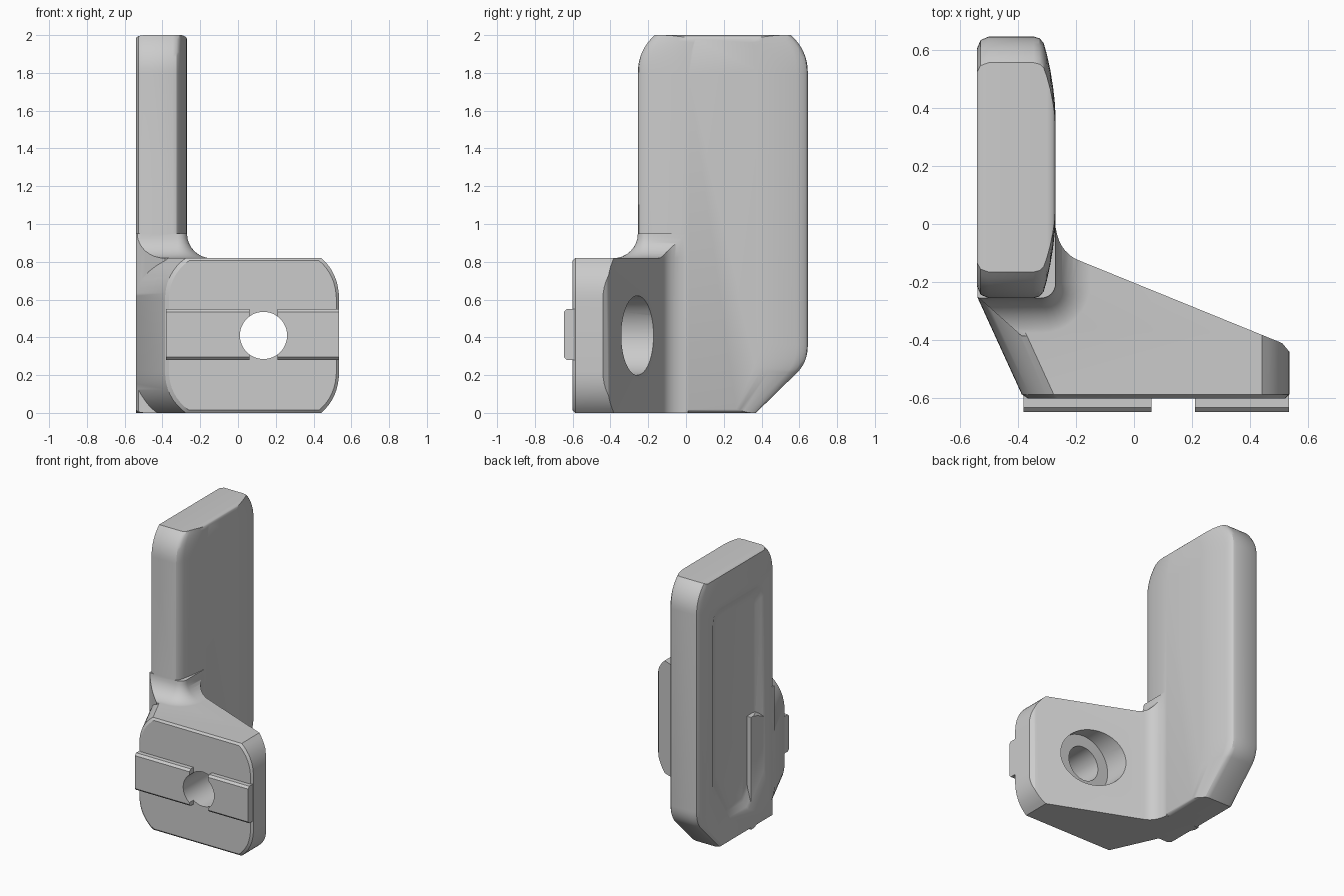
import bpy, bmesh, math

cube = bpy.data.objects.get("Cube")
if cube:
    bpy.data.objects.remove(cube, do_unlink=True)

grey = bpy.data.materials.new("plain grey")
grey.use_nodes = True
colour = (0.6, 0.6, 0.6, 1)
grey.diffuse_color = colour
for node in grey.node_tree.nodes:
    if node.type == 'BSDF_PRINCIPLED':
        node.inputs["Base Color"].default_value = colour


def curve(a, b, c, n=8):
    """Points along a rounded corner from a to c, pulled towards b."""
    return [tuple((1 - t) ** 2 * p + 2 * t * (1 - t) * q + t * t * r
                  for p, q, r in zip(a, b, c)) for t in [i / n for i in range(n + 1)]]


def loft(name, rings):
    """Solid through matching rings of points, capped at both ends."""
    bm = bmesh.new()
    loops = [[bm.verts.new(p) for p in ring] for ring in rings]
    n = len(loops[0])
    for a, b in zip(loops, loops[1:]):
        for i in range(n):
            j = (i + 1) % n
            bm.faces.new((a[i], a[j], b[j], b[i]))
    bm.faces.new(loops[0])
    bm.faces.new(loops[-1])
    bmesh.ops.recalc_face_normals(bm, faces=bm.faces)
    mesh = bpy.data.meshes.new(name)
    bm.to_mesh(mesh)
    bm.free()
    mesh.materials.append(grey)
    obj = bpy.data.objects.new(name, mesh)
    bpy.context.collection.objects.link(obj)
    return obj


def combine(obj, other, operation, keep=False):
    mod = obj.modifiers.new("combine", 'BOOLEAN')
    mod.operation, mod.solver, mod.object = operation, 'EXACT', other
    bpy.context.view_layer.objects.active = obj
    bpy.ops.object.modifier_apply(modifier=mod.name)
    if not keep:
        bpy.data.objects.remove(other, do_unlink=True)


def prism(name, outline, low, high):
    return loft(name, [[(x, y, z) for x, y in outline] for z in (low, high)])


def inset(points, dy, dz):
    """Shrink an outline by given amounts at its extremes."""
    out = list(zip(*points))
    (a0, a1), (b0, b1) = [(min(v), max(v)) for v in out]
    ca, cb, ha, hb = (a0 + a1) / 2, (b0 + b1) / 2, (a1 - a0) / 2, (b1 - b0) / 2
    return [(ca + (a - ca) * (1 - dy / ha), cb + (b - cb) * (1 - dz / hb))
            for a, b in points]


# Upright plate: side outline swept across its thickness with eased edges
side = (curve((-.255, 1.8), (-.255, 1.92), (-.165, 2))
        + curve((.555, 2), (.645, 1.92), (.645, 1.8))
        + curve((.645, .36), (.645, .27), (.59, .215))
        + [(.37, 0), (-.255, 0)])
edge = [(-.54, .04, .015), (-.528, .012, .005), (-.50, 0, 0), (-.345, 0, 0),
        (-.325, .006, 0), (-.311, .022, 0), (-.30, .06, 0), (-.288, .115, .003),
        (-.279, .17, .008), (-.273, .22, .014), (-.27, .27, .02)]
bracket = loft("bracket", [[(x, y, z) for y, z in inset(side, dy, dz)]
                           for x, dy, dz in edge])

# Shallow recess in the outer face of the plate
pocket_outline = (curve((-.13, 1.66), (-.13, 1.76), (-.05, 1.76), 4)
                  + curve((.37, 1.76), (.46, 1.76), (.46, 1.66), 4)
                  + [(.46, .47), (.26, .16), (.05, .16), (-.13, .37)])
pocket_steps = [(-.56, -.03), (-.54, 0), (-.53, .02), (-.512, .06), (-.505, .085)]
pocket = loft("pocket_cutter", [[(x, y, z) for y, z in inset(pocket_outline, d, d)]
                                for x, d in pocket_steps])
combine(bracket, pocket, 'DIFFERENCE')

# Foot: rounded front outline, left side sheared back towards the plate
front = (curve((-.38, .6), (-.38, .74), (-.27, .82))
         + curve((.44, .82), (.535, .74), (.535, .6))
         + curve((.535, .22), (.535, .08), (.44, 0))
         + curve((-.27, 0), (-.38, .08), (-.38, .22)))


def foot_ring(y, d):
    slide = -.457 * (y + .6)
    return [(x + (slide if x < 0 else 0), y, z) for x, z in inset(front, d, d)]


foot = loft("foot", [foot_ring(-.6, .014), foot_ring(-.586, 0), foot_ring(.1, 0)])
back_curve = curve((-.19, -.125), (-.265, -.095), (-.272, .01))
foot_plan = ([(-.539, -.7), (.6, -.7), (.6, -.44), (.535, -.44), (.51, -.41)]
             + back_curve + [(-.32, .02), (-.539, .02)])
combine(foot, prism("foot_plan_cutter", foot_plan, -.1, 1), 'INTERSECT')

# Concave fillet between the foot's top and the plate
radius = .13


def fillet_ring(d, z):
    turn = [math.radians(-90 * i / 8) for i in range(9)]
    corner = [(-.32 + (.05 + d) * math.cos(t), -.205 + (.05 + d) * math.sin(t), z)
              for t in turn]
    return [(-.6, .1, z), (-.27 + d, .1, z)] + corner + [(-.6, -.255 - d, z)]


angles = [math.radians(90 * i / 8) for i in range(9)]
fillet = loft("fillet", [fillet_ring(radius, .6)]
              + [fillet_ring(radius * (1 - math.sin(t)), .949 - radius * math.cos(t))
                 for t in angles])
fillet_plan = ([(-.539, -.2), (-.539, -.25), (-.37, -.4), (-.3, -.5), (0, -.5),
                (0, -.203)] + back_curve + [(-.32, .01)])
combine(fillet, prism("fillet_plan_cutter", fillet_plan, .5, 1.1), 'INTERSECT')
combine(foot, fillet, 'UNION')
combine(bracket, foot, 'UNION')


# Two locating keys across the front of the foot
def key(name, x0, x1):
    def ring(y, d):
        return [(x0, y, .28 + d), (x1, y, .28 + d), (x1, y, .55 - d), (x0, y, .55 - d)]
    return loft(name, [ring(-.57, 0), ring(-.632, 0), ring(-.647, .015)])


keys = [key("right_key", -.38, .06), key("left_key", .21, .534)]


# Bolt hole with a counterbore from the back
def cylinder(name, r, y0, y1, n=48):
    turn = [2 * math.pi * i / n for i in range(n)]
    return loft(name, [[(.135 + r * math.cos(t), y, .41 + r * math.sin(t))
                        for t in turn] for y in (y0, y1)])


bore = cylinder("bore_cutter", .125, -.8, .2)
for part in keys:
    combine(part, bore, 'DIFFERENCE', keep=True)
combine(bracket, bore, 'DIFFERENCE')
combine(bracket, cylinder("counterbore_cutter", .21, -.36, .2), 'DIFFERENCE')

# Smooth shading with sharp edges kept
for obj in [bracket] + keys:
    obj.data.materials.clear()
    obj.data.materials.append(grey)
    for face in obj.data.polygons:
        face.material_index = 0
    bpy.ops.object.select_all(action='DESELECT')
    obj.select_set(True)
    bpy.context.view_layer.objects.active = obj
    bpy.ops.object.shade_smooth_by_angle(angle=math.radians(30))
